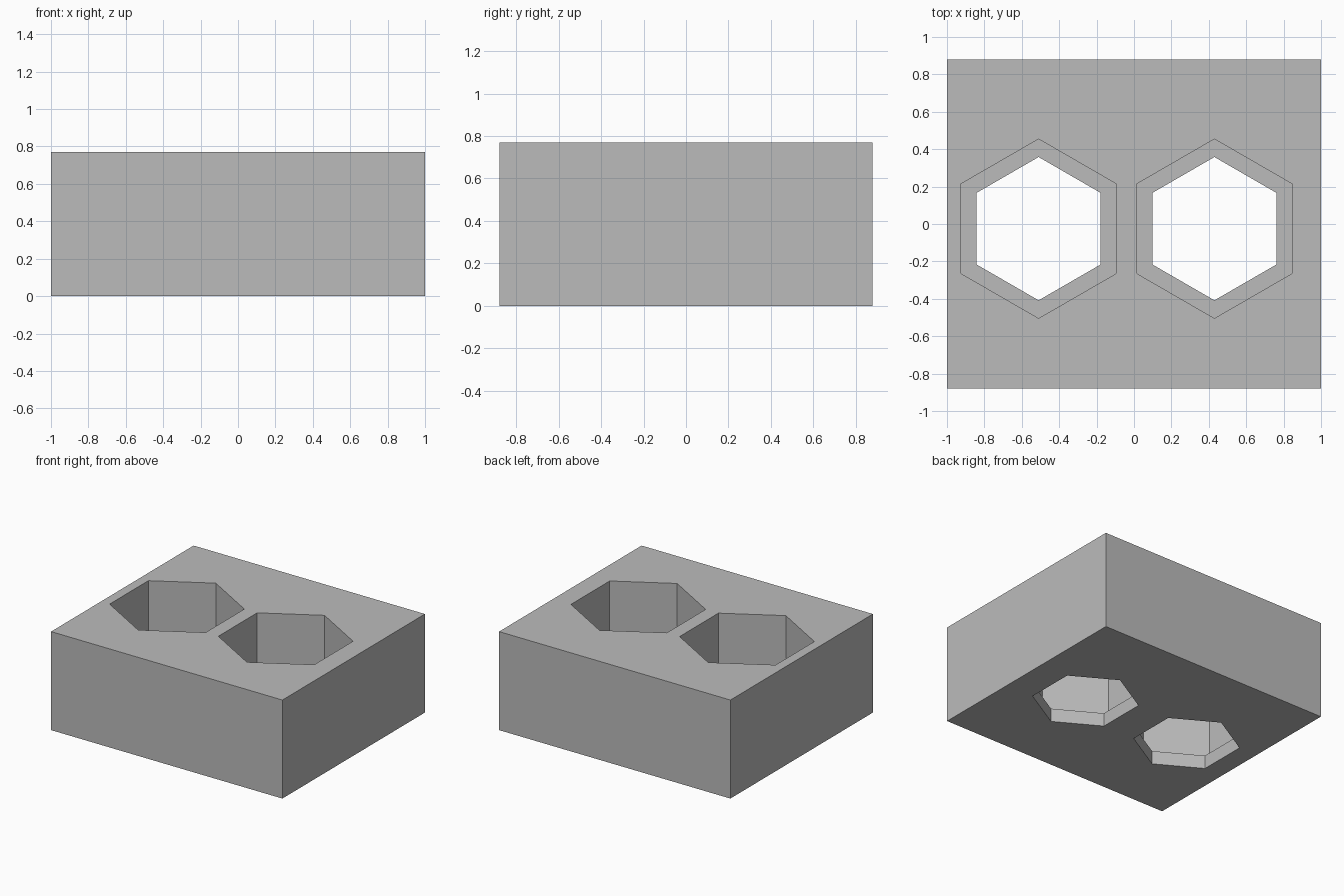
import bpy
import math

default = bpy.data.objects.get("Cube")
if default:
    bpy.data.objects.remove(default, do_unlink=True)

WIDTH, DEPTH, HEIGHT = 2.0, 1.76, 0.77
LEDGE_Z = 0.105                # height of the step inside each socket
SOCKET_R, HOLE_R = 0.479, 0.383
SOCKET_Y = -0.025

grey = bpy.data.materials.new("plain grey")
grey.use_nodes = True
colour = (0.5, 0.5, 0.5, 1.0)
grey.diffuse_color = colour
grey.node_tree.nodes["Principled BSDF"].inputs["Base Color"].default_value = colour

# Solid block
bpy.ops.mesh.primitive_cube_add(size=1, location=(0, 0, HEIGHT / 2))
block = bpy.context.object
block.name = "socket_block"
block.scale = (WIDTH, DEPTH, HEIGHT)
bpy.ops.object.transform_apply(location=True, rotation=False, scale=True)
block.data.materials.append(grey)


def cut_hexagon(x, radius, bottom, top):
    """Cut an upright hexagonal prism, points along y, out of the block."""
    bpy.ops.mesh.primitive_cylinder_add(
        vertices=6, radius=radius, depth=top - bottom,
        location=(x, SOCKET_Y, (bottom + top) / 2))
    cutter = bpy.context.object
    cutter.name = "hexagon_cutter"
    cutter.hide_render = True
    cutter.data.materials.append(grey)
    cut = block.modifiers.new("hexagon", 'BOOLEAN')
    cut.operation = 'DIFFERENCE'
    cut.solver = 'EXACT'
    cut.object = cutter
    bpy.context.view_layer.objects.active = block
    bpy.ops.object.modifier_apply(modifier=cut.name)
    bpy.data.objects.remove(cutter, do_unlink=True)


# Each socket: a wide recess from the top, then a narrower through hole
for x in (-0.51, 0.43):
    cut_hexagon(x, SOCKET_R, LEDGE_Z, HEIGHT + 0.2)
    cut_hexagon(x, HOLE_R, -0.2, LEDGE_Z + 0.1)

for face in block.data.polygons:
    face.use_smooth = False
